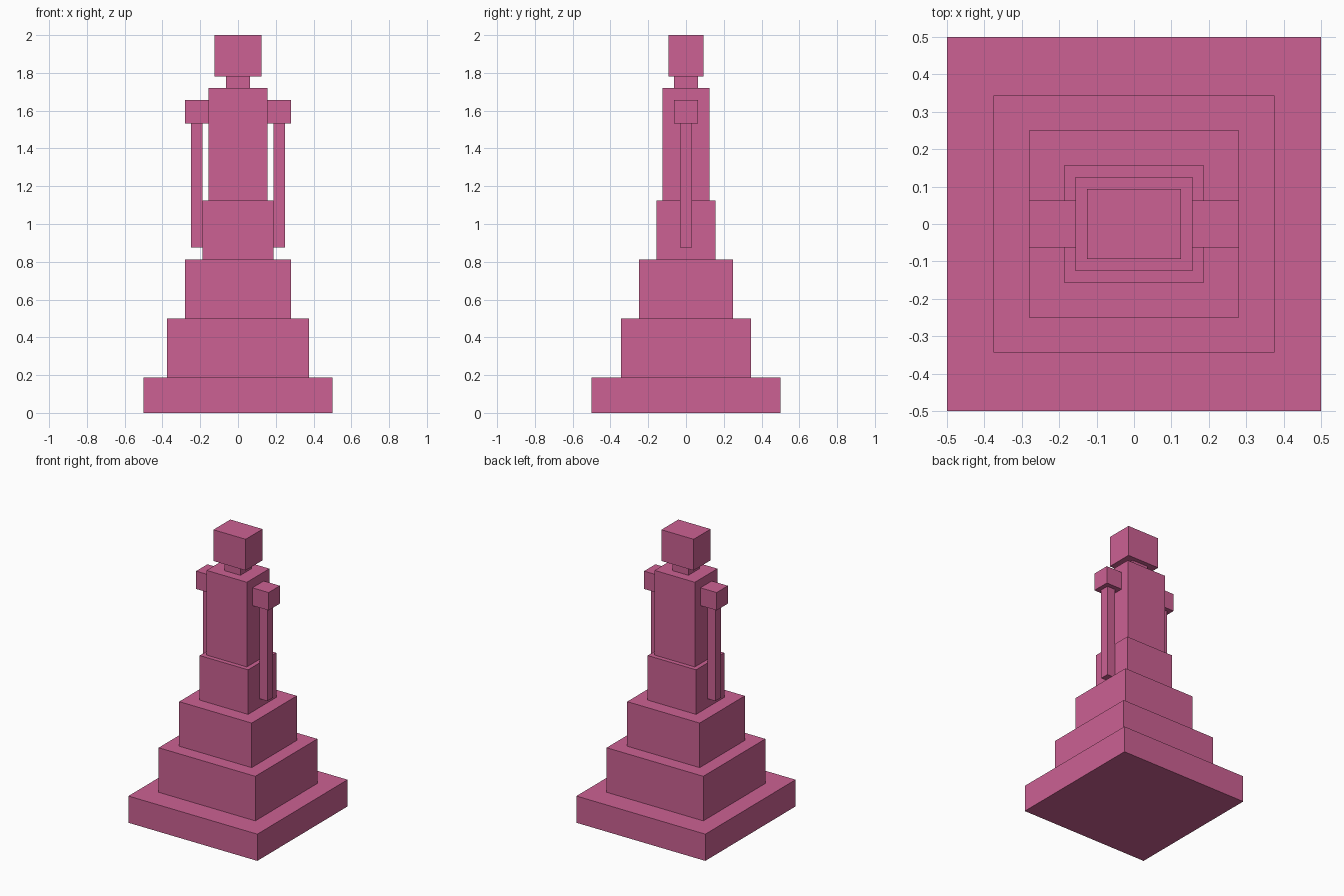
import bpy

if "Cube" in bpy.data.objects:
    bpy.data.objects.remove(bpy.data.objects["Cube"])

# Single flat colour
pink = bpy.data.materials.new("rose pink")
pink.diffuse_color = (0.604, 0.120, 0.292, 1.0)
pink.use_nodes = True
pink.node_tree.nodes["Principled BSDF"].inputs["Base Color"].default_value = pink.diffuse_color

U = 1 / 32  # the model sits on a 1/32 grid


def box(name, x0, x1, half_y, z0, z1):
    """Axis-aligned block from grid extents, centred on y = 0."""
    bpy.ops.mesh.primitive_cube_add(size=1, location=((x0 + x1) / 2 * U, 0, (z0 + z1) / 2 * U))
    ob = bpy.context.object
    ob.name = name
    ob.scale = ((x1 - x0) * U, 2 * half_y * U, (z1 - z0) * U)
    bpy.ops.object.transform_apply(location=False, rotation=False, scale=True)
    ob.data.materials.append(pink)
    return ob


# Central stack, bottom to top: name, half width, half depth, height
z = 0
for name, hx, hy, h in [
    ("plinth", 16, 16, 6),
    ("lower_skirt", 12, 11, 10),
    ("middle_skirt", 9, 8, 10),
    ("upper_skirt", 6, 5, 10),
    ("torso", 5, 4, 19),
    ("neck", 2, 2, 2),
    ("head", 4, 3, 7),
]:
    box(name, -hx, hx, hy, z, z + h)
    z += h

# Shoulders and hanging arms on both sides
for side, s in (("left", -1), ("right", 1)):
    box(side + "_shoulder", *sorted((5 * s, 9 * s)), 2, 49, 53)
    box(side + "_arm", *sorted((6 * s, 8 * s)), 1, 28, 49)
